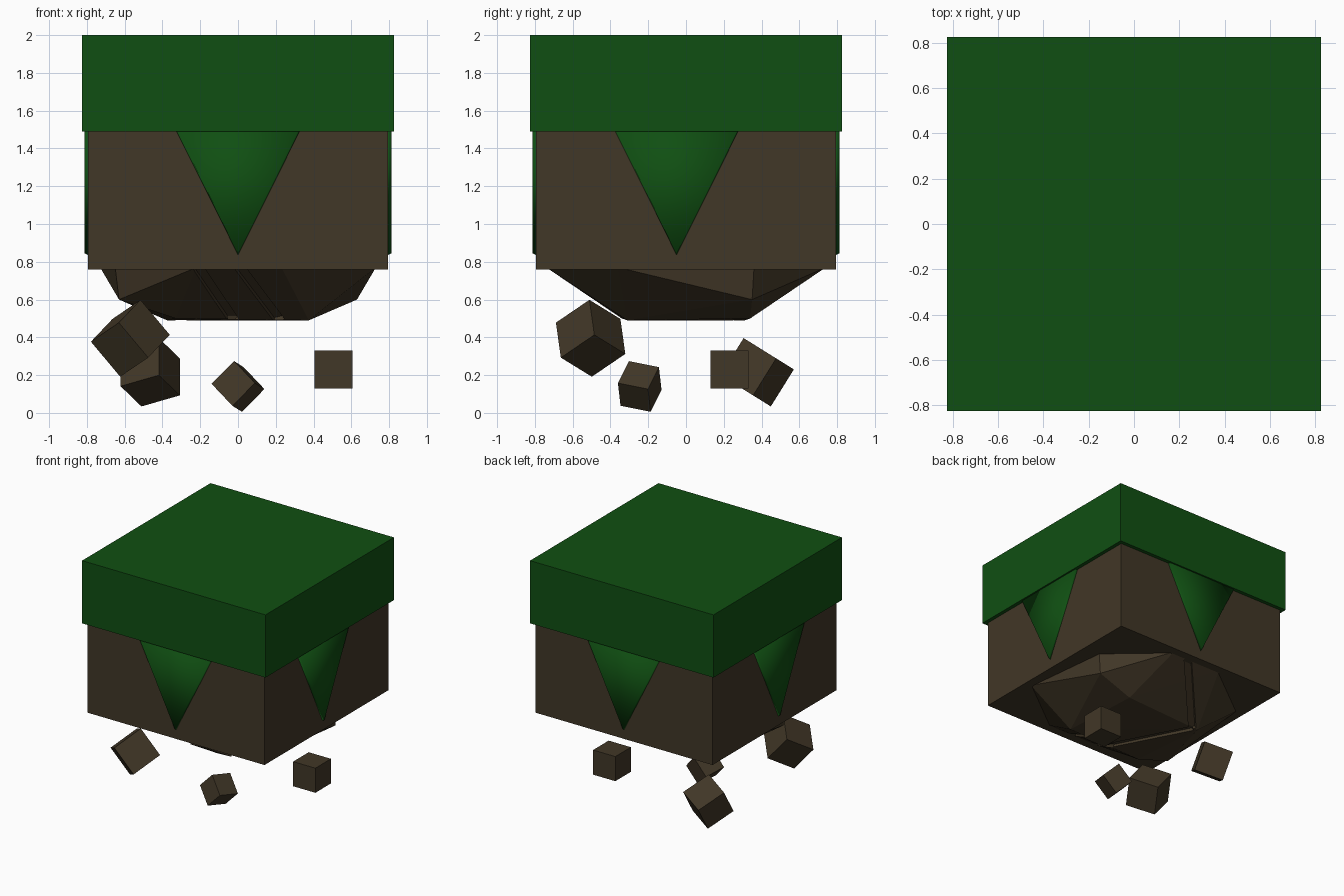
import bpy
import bmesh
from math import pi
from mathutils import Matrix, Vector

cube = bpy.data.objects.get("Cube")
if cube:
    bpy.data.objects.remove(cube, do_unlink=True)


def material(name, rgb):
    m = bpy.data.materials.new(name)
    m.use_nodes = True
    m.diffuse_color = (*rgb, 1)
    m.node_tree.nodes["Principled BSDF"].inputs["Base Color"].default_value = (*rgb, 1)
    return m


GREEN = material("grass green", (0.005, 0.078, 0.006))
BROWN = material("earth brown", (0.053, 0.038, 0.02))


def finish(name, bm, mat, smooth=False):
    bmesh.ops.recalc_face_normals(bm, faces=bm.faces)
    mesh = bpy.data.meshes.new(name)
    bm.to_mesh(mesh)
    bm.free()
    mesh.materials.append(mat)
    for p in mesh.polygons:
        p.use_smooth = smooth
    ob = bpy.data.objects.new(name, mesh)
    bpy.context.collection.objects.link(ob)
    return ob


def box(name, centre, size, mat, rotation=Matrix.Identity(4)):
    bm = bmesh.new()
    bmesh.ops.create_cube(bm, size=1)
    m = Matrix.Translation(centre) @ rotation @ Matrix.Diagonal((*size, 1))
    bmesh.ops.transform(bm, matrix=m, verts=bm.verts)
    return finish(name, bm, mat)


def axes(a, b):
    """Rotation whose x axis follows a and whose y axis lies towards b."""
    x = Vector(a).normalized()
    z = x.cross(Vector(b)).normalized()
    return Matrix((x, z.cross(x), z)).transposed().to_4x4()


# Main blocks
box("grass_top", (0, 0, 1.745), (1.65, 1.65, 0.51), GREEN)
box("dirt_block", (0, 0, 1.13), (1.59, 1.59, 0.74), BROWN)


# Hanging grass wedge on each side, softly shaded
def grass_wedge(name, angle, shift):
    bm = bmesh.new()
    rings = []
    for half, tip, depth in ((0.335, 0.83, 0.785), (0.322, 0.845, 0.812)):
        profile = ((-half, 1.5), (half, 1.5), (0, tip))
        rings.append([bm.verts.new((x + shift, -depth, z)) for x, z in profile])
    inner, outer = rings
    bm.faces.new(inner)
    bm.faces.new(outer)
    for i in range(3):
        j = (i + 1) % 3
        bm.faces.new((inner[i], inner[j], outer[j], outer[i]))
    bmesh.ops.rotate(bm, verts=bm.verts, matrix=Matrix.Rotation(angle, 3, "Z"))
    finish(name, bm, GREEN, smooth=True)


for side, turn, shift in (("front", 0, 0), ("left", 1, -0.05), ("back", 2, 0), ("right", 3, 0.05)):
    grass_wedge("grass_wedge_" + side, turn * pi / 2, shift)

# Faceted rock below: half of its corners, the rest by a half turn
half_corners = [
    (0.65, 0.36, 0.77), (0.22, 0.74, 0.77), (-0.23, 0.74, 0.77), (-0.73, 0.36, 0.77),
    (0.63, 0.35, 0.6), (0.375, -0.31, 0.49), (0.33, 0.34, 0.5),
]
bm = bmesh.new()
for x, y, z in half_corners:
    bm.verts.new((x, y, z))
    bm.verts.new((-x, -y, z))
bmesh.ops.convex_hull(bm, input=bm.verts)
rock = finish("under_rock", bm, BROWN)

# Cracks cut along the rock surface
cracks = [
    [(-0.22, -0.76, 0.78), (-0.02, -0.31, 0.49), (-0.33, 0.3, 0.49), (0.08, 0.74, 0.76)],
    [(0.0, -0.76, 0.78), (0.22, -0.31, 0.49)],
]
for path in cracks:
    for p, q in zip(path, path[1:]):
        p, q = Vector(p), Vector(q)
        rot = axes(q - p, (1, 0, 0) if abs((q - p).y) > 0.1 else (0, 1, 0))
        cutter = box("crack_cutter", (p + q) / 2, ((q - p).length, 0.06, 0.05), BROWN, rot)
        cutter.hide_render = True
        cutter.hide_viewport = True
        cut = rock.modifiers.new("crack", "BOOLEAN")
        cut.operation = "DIFFERENCE"
        cut.object = cutter

# Apply the cuts and drop the cutters
depsgraph = bpy.context.evaluated_depsgraph_get()
rock_mesh = bpy.data.meshes.new_from_object(rock.evaluated_get(depsgraph))
rock.modifiers.clear()
rock.data = rock_mesh
for ob in list(bpy.data.objects):
    if ob.name.startswith("crack_cutter"):
        bpy.data.objects.remove(ob, do_unlink=True)

# Loose tumbling clods: name, centre, edge, two edge directions
clods = [
    ("large_clod", (-0.57, -0.505, 0.395), 0.243, (-0.155, -0.026, 0.185), (-0.149, 0.164, -0.1)),
    ("medium_clod", (-0.465, 0.377, 0.215), 0.231, (0, 0.122, 0.196), (0.11, 0.175, -0.1)),
    ("small_clod", (0, -0.245, 0.14), 0.17, (-0.11, 0.058, 0.116), (-0.124, 0.016, -0.116)),
    ("level_clod", (0.505, 0.23, 0.23), 0.2, (1, 0, 0), (0, 1, 0)),
]
for name, centre, edge, a, b in clods:
    box(name, centre, (edge, edge, edge), BROWN, axes(a, b))
